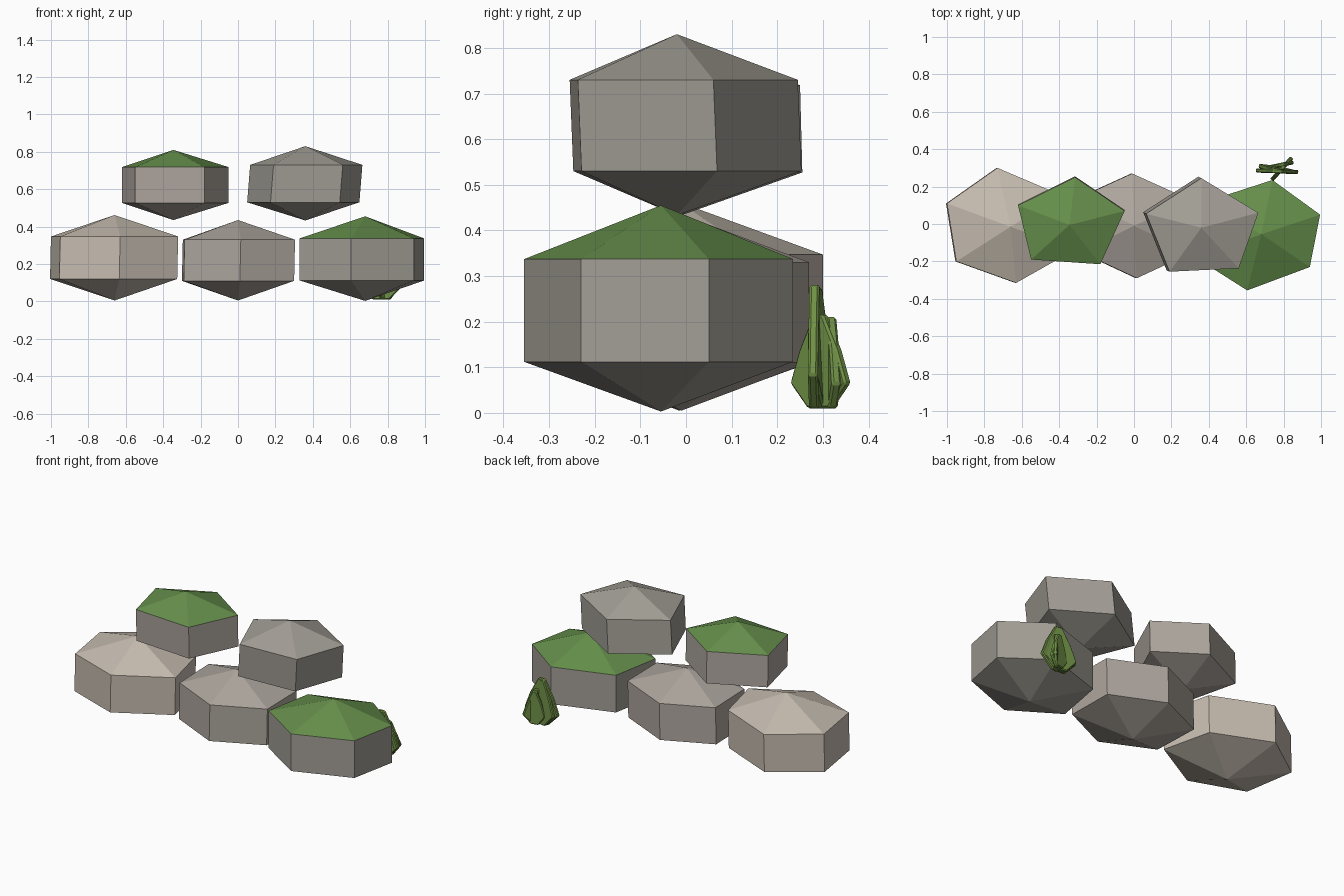
import bpy, bmesh
from math import radians
from mathutils import Matrix

if "Cube" in bpy.data.objects:
    bpy.data.objects.remove(bpy.data.objects["Cube"])


def material(name, rgb):
    m = bpy.data.materials.new(name)
    m.diffuse_color = (*rgb, 1)
    m.use_nodes = True
    m.node_tree.nodes["Principled BSDF"].inputs["Base Color"].default_value = m.diffuse_color
    return m


pale = material("pale_stone", (0.56, 0.50, 0.43))
stone = material("stone", (0.42, 0.38, 0.34))
dark = material("dark_stone", (0.36, 0.34, 0.30))
moss = material("moss", (0.13, 0.27, 0.07))
leaf_green = material("leaf_green", (0.16, 0.28, 0.06))


def finish(name, bm, mats):
    bmesh.ops.recalc_face_normals(bm, faces=bm.faces)
    me = bpy.data.meshes.new(name)
    bm.to_mesh(me)
    bm.free()
    for m in mats:
        me.materials.append(m)
    ob = bpy.data.objects.new(name, me)
    bpy.context.collection.objects.link(ob)
    return ob


def rock(name, ring, centre, zs, mat, mossy=False, shift=(0, 0)):
    """Faceted boulder: outline ring, straight sides, a low point above and below."""
    bm = bmesh.new()
    z0, z1, z2, z3 = zs
    low = [bm.verts.new((x + shift[0], y + shift[1], z1)) for x, y in ring]
    high = [bm.verts.new((x, y, z2)) for x, y in ring]
    foot = bm.verts.new((*centre, z0))
    peak = bm.verts.new((*centre, z3))
    n = len(ring)
    for i in range(n):
        j = (i + 1) % n
        bm.faces.new((foot, low[j], low[i]))
        bm.faces.new((low[i], low[j], high[j], high[i]))
        cap = bm.faces.new((high[i], high[j], peak))
        cap.material_index = 1 if mossy else 0
    finish(name, bm, [mat, moss])


# Lower row of boulders
rock("lower_rock_left",
     [(-0.63, -0.315), (-0.32, -0.14), (-0.39, 0.155), (-0.73, 0.30), (-1.0, 0.11), (-0.95, -0.20)],
     (-0.66, -0.015), (0.005, 0.12, 0.347, 0.462), pale, shift=(-0.005, 0))
rock("lower_rock_middle",
     [(0.015, -0.29), (0.305, -0.155), (0.30, 0.13), (-0.01, 0.27), (-0.295, 0.14), (-0.285, -0.15)],
     (0.0, -0.01), (0.005, 0.11, 0.33, 0.435), stone, shift=(-0.005, 0))
rock("lower_rock_right",
     [(0.605, -0.355), (0.94, -0.23), (0.995, 0.05), (0.74, 0.235), (0.385, 0.12), (0.33, -0.18)],
     (0.68, -0.055), (0.003, 0.112, 0.337, 0.455), dark, mossy=True)

# Upper row of boulders
rock("upper_rock_left",
     [(-0.55, -0.19), (-0.18, -0.215), (-0.05, 0.07), (-0.315, 0.25), (-0.62, 0.10)],
     (-0.345, -0.005), (0.435, 0.527, 0.718, 0.81), stone, mossy=True, shift=(0, 0.005))
rock("upper_rock_right",
     [(0.19, -0.255), (0.56, -0.237), (0.665, 0.06), (0.36, 0.245), (0.065, 0.055)],
     (0.36, -0.02), (0.433, 0.53, 0.73, 0.83), dark, shift=(-0.016, 0.008))

# Plant behind the right boulder: crossing thick pointed leaves
HALF = [(0.38, 0.0), (1.0, 0.27), (0.68, 0.62), (0.18, 1.0)]


def leaf(name, x, y, yaw, width, height, lean=0):
    bm = bmesh.new()
    outline = HALF + [(-u, v) for u, v in reversed(HALF)]
    t = 0.011
    back, front = ([bm.verts.new((u * width / 2, s, v * height)) for u, v in outline]
                   for s in (t, -t))
    bm.faces.new(back)
    bm.faces.new(front)
    n = len(outline)
    for i in range(n):
        j = (i + 1) % n
        bm.faces.new((back[i], back[j], front[j], front[i]))
    ob = finish(name, bm, [leaf_green])
    ob.matrix_world = (Matrix.Translation((x, y, 0.01)) @ Matrix.Rotation(radians(yaw), 4, 'Z')
                       @ Matrix.Rotation(radians(lean), 4, 'X'))
    bev = ob.modifiers.new("soft_edge", 'BEVEL')
    bev.width = 0.005


leaf("leaf_tall", 0.765, 0.282, -2, 0.23, 0.27)
leaf("leaf_second", 0.765, 0.298, -10, 0.20, 0.265, lean=3)
leaf("leaf_cross", 0.79, 0.295, 48, 0.165, 0.205)
leaf("leaf_short", 0.79, 0.317, 12, 0.13, 0.20)
